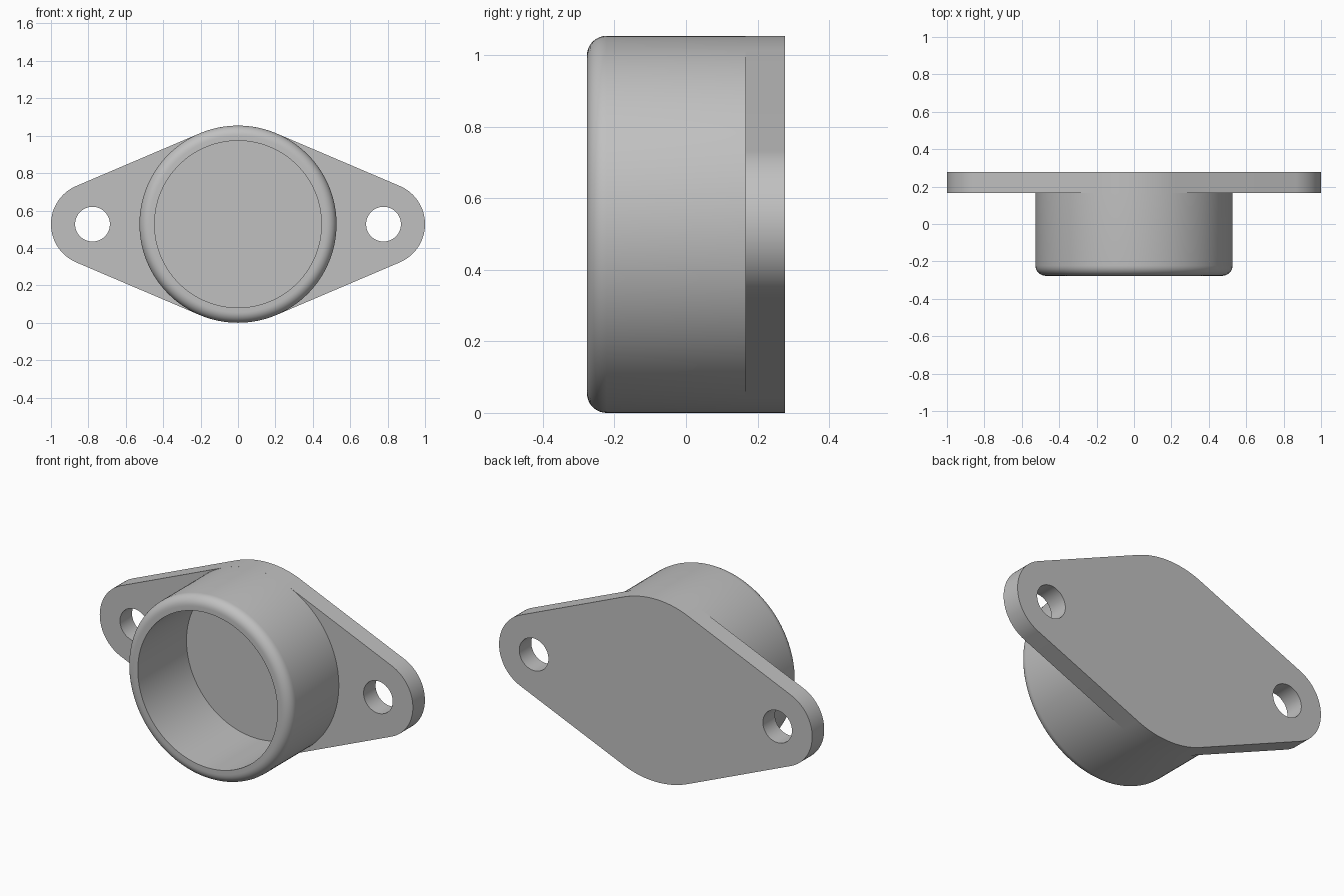
import bpy, bmesh
from math import sin, cos, acos, pi, tau
from mathutils import Vector

if "Cube" in bpy.data.objects:
    bpy.data.objects.remove(bpy.data.objects["Cube"], do_unlink=True)

R = 0.527            # cup outer radius, also the height of its axis
INNER = 0.446        # cup bore radius
END_R = 0.222        # flange end radius
END_X = 1 - END_R    # flange end and bolt hole centre
HOLE_R = 0.093
FRONT, SEAT, BACK = -0.277, 0.167, 0.277
FILLET = 0.055

grey = bpy.data.materials.new("plain_grey")
colour = (0.53, 0.53, 0.53, 1)
grey.diffuse_color = colour
grey.use_nodes = True
grey.node_tree.nodes["Principled BSDF"].inputs["Base Color"].default_value = colour


def arc(cx, radius, start, end, steps):
    """Points on an arc in the xz plane, at the flange back."""
    angles = [start + (end - start) * i / steps for i in range(steps + 1)]
    return [Vector((cx + radius * cos(a), BACK, R + radius * sin(a))) for a in angles]


def finish(bm, name):
    bmesh.ops.recalc_face_normals(bm, faces=bm.faces[:])
    mesh = bpy.data.meshes.new(name)
    bm.to_mesh(mesh)
    bm.free()
    mesh.materials.append(grey)
    obj = bpy.data.objects.new(name, mesh)
    bpy.context.collection.objects.link(obj)
    bpy.ops.object.select_all(action='DESELECT')
    obj.select_set(True)
    bpy.context.view_layer.objects.active = obj
    bpy.ops.object.shade_smooth_by_angle(angle=pi / 6)


# Mounting flange: tangent outline around three circles, with two bolt holes
t = acos((R - END_R) / END_X)
outline = (arc(END_X, END_R, -t, t, 32) + arc(0, R, t, pi - t, 32)
           + arc(-END_X, END_R, pi - t, pi + t, 32) + arc(0, R, pi + t, tau - t, 32))
holes = [arc(s * END_X, HOLE_R, 0, tau, 48)[:-1] for s in (-1, 1)]

bm = bmesh.new()
edges = []
for loop in [outline] + holes:
    verts = [bm.verts.new(p) for p in loop]
    edges += [bm.edges.new((verts[i - 1], verts[i])) for i in range(len(verts))]
bmesh.ops.triangle_fill(bm, edges=edges, use_beauty=True, normal=(0, 1, 0))
extruded = bmesh.ops.extrude_face_region(bm, geom=bm.faces[:], use_keep_orig=True)
moved = [g for g in extruded["geom"] if isinstance(g, bmesh.types.BMVert)]
bmesh.ops.translate(bm, verts=moved, vec=(0, SEAT - BACK, 0))
finish(bm, "mounting_flange")

# Cup wall: revolved profile with a rounded outer rim, seated on the flange
profile = [(INNER, SEAT), (INNER, FRONT)]
for i in range(9):
    a = pi / 2 * i / 8
    profile.append((R - FILLET + FILLET * sin(a), FRONT + FILLET - FILLET * cos(a)))
profile.append((R, SEAT))

bm = bmesh.new()
verts = [bm.verts.new((r, y, R)) for r, y in profile]
rim = [bm.edges.new(pair) for pair in zip(verts, verts[1:])]
bmesh.ops.spin(bm, geom=verts + rim, cent=(0, 0, R), axis=(0, 1, 0),
               angle=tau, steps=128)
bmesh.ops.remove_doubles(bm, verts=bm.verts[:], dist=0.0001)
finish(bm, "cup_wall")
